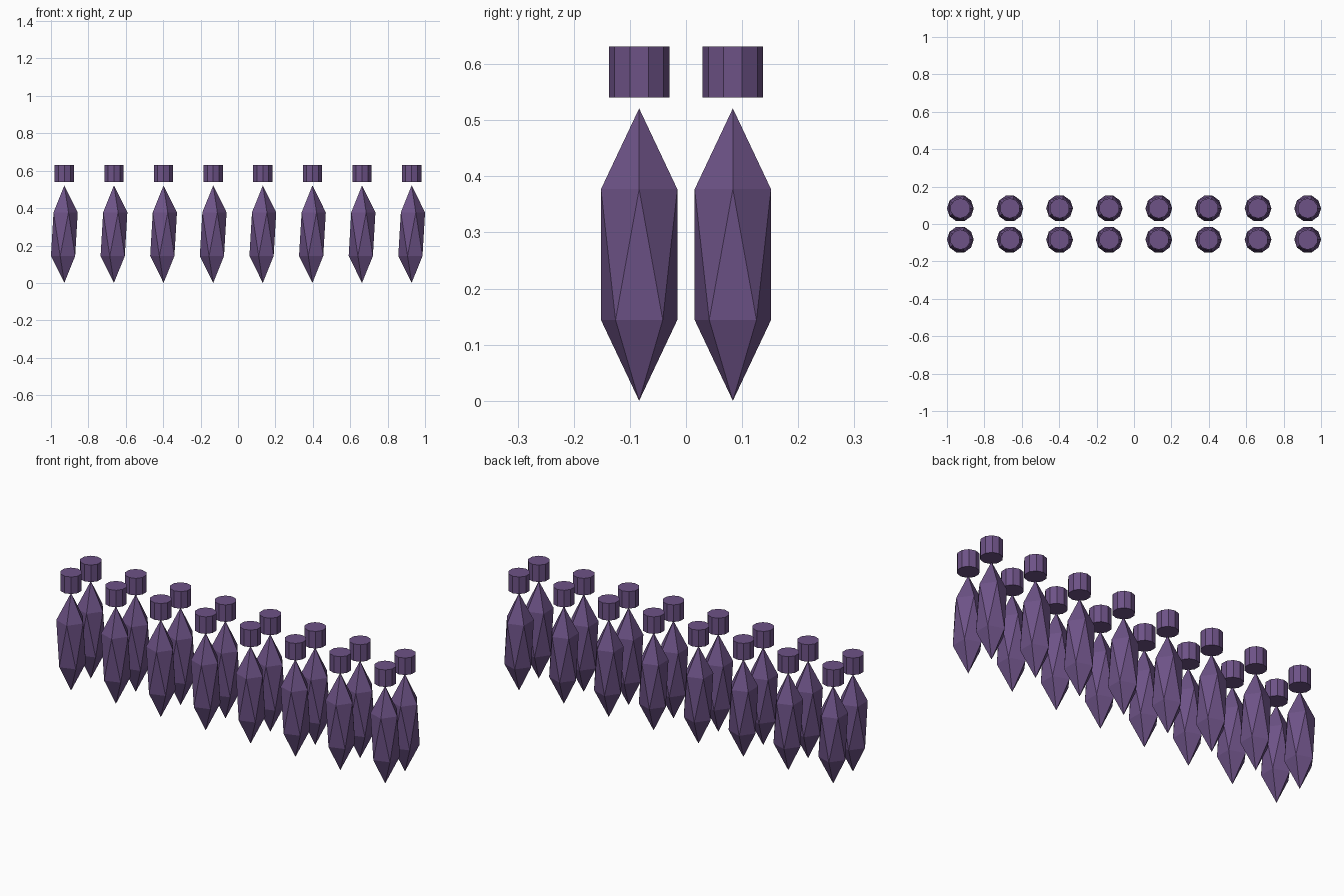
import bpy

if "Cube" in bpy.data.objects:
    bpy.data.objects.remove(bpy.data.objects["Cube"])

# single flat purple
purple = bpy.data.materials.new("dusty purple")
purple.diffuse_color = (0.153, 0.085, 0.240, 1)
purple.use_nodes = True
purple.node_tree.nodes["Principled BSDF"].inputs["Base Color"].default_value = purple.diffuse_color

COLUMNS, HALF_SPAN, ROW_Y = 8, 0.9285, 0.0835


def finish(name):
    ob = bpy.context.object
    ob.name = ob.data.name = name
    bpy.ops.object.transform_apply(location=False, rotation=False, scale=True)
    ob.data.materials.append(purple)
    return ob


def crystal_body(x, y):
    # stretched 20-sided crystal standing on its tip
    bpy.ops.mesh.primitive_ico_sphere_add(subdivisions=1, radius=1, location=(x, y, 0.2605))
    bpy.context.object.scale = (0.08, 0.08, 0.2605)
    return finish("crystal_body")


def floating_cap(x, y):
    # ten-sided cap hovering over the upper tip
    bpy.ops.mesh.primitive_cylinder_add(vertices=10, radius=0.054, depth=0.091,
                                        location=(x, y, 0.5855))
    return finish("floating_cap")


# two rows of eight
for y in (-ROW_Y, ROW_Y):
    for i in range(COLUMNS):
        x = -HALF_SPAN + 2 * HALF_SPAN * i / (COLUMNS - 1)
        crystal_body(x, y)
        floating_cap(x, y)
